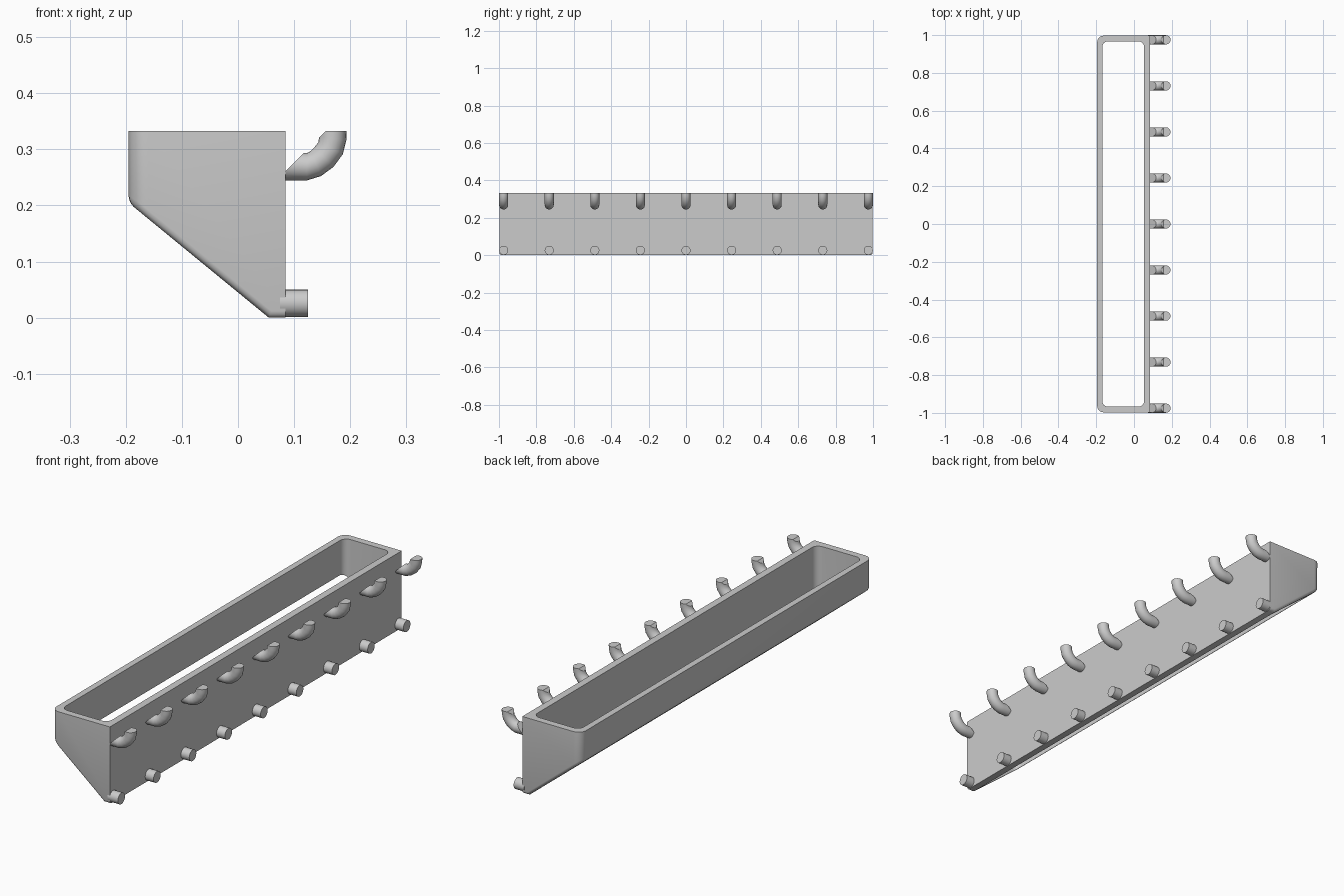
import bpy, bmesh, math
from mathutils import Vector

if "Cube" in bpy.data.objects:
    bpy.data.objects.remove(bpy.data.objects["Cube"])

grey = bpy.data.materials.new("light_grey")
grey.diffuse_color = (0.6, 0.6, 0.6, 1)
grey.use_nodes = True
grey.node_tree.nodes["Principled BSDF"].inputs["Base Color"].default_value = grey.diffuse_color


def finish(name, bm, angle=35):
    bmesh.ops.recalc_face_normals(bm, faces=bm.faces[:])
    me = bpy.data.meshes.new(name)
    bm.to_mesh(me)
    bm.free()
    me.materials.append(grey)
    ob = bpy.data.objects.new(name, me)
    bpy.context.collection.objects.link(ob)
    smooth(ob, angle)
    return ob


def smooth(ob, angle):
    bpy.ops.object.select_all(action='DESELECT')
    ob.select_set(True)
    bpy.context.view_layer.objects.active = ob
    bpy.ops.object.shade_smooth_by_angle(angle=math.radians(angle))


def prism(profile, half):
    """Extrude an x-z profile along y, from -half to half."""
    bm = bmesh.new()
    face = bm.faces.new([bm.verts.new((x, -half, z)) for x, z in profile])
    ext = bmesh.ops.extrude_face_region(bm, geom=[face])
    moved = [v for v in ext["geom"] if isinstance(v, bmesh.types.BMVert)]
    bmesh.ops.translate(bm, verts=moved, vec=(0, 2 * half, 0))
    bmesh.ops.recalc_face_normals(bm, faces=bm.faces[:])
    return bm


def round_edges(bm, test, radius, segments):
    edges = [e for e in bm.edges if test(e)]
    bmesh.ops.bevel(bm, geom=edges, offset=radius, segments=segments,
                    profile=0.5, affect='EDGES', clamp_overlap=True)
    bm.normal_update()


def vertical(e):
    a, b = e.verts
    return (a.co - b.co).xy.length < 1e-5


def lower_rim(e):
    n = [f.normal for f in e.link_faces]
    down = [v.z < -0.1 for v in n]
    return sum(down) == 1 and all(abs(v.z) < 0.1 and v.x < 0.5
                                  for v, d in zip(n, down) if not d)


# Tray body: sloped underside, rounded outer corners
bm = prism([(0.085, 0), (0.085, 0.333), (-0.195, 0.333), (-0.195, 0.205), (0.055, 0)], 0.997)
round_edges(bm, lambda e: vertical(e) and e.verts[0].co.x < 0, 0.035, 6)
round_edges(bm, lower_rim, 0.012, 3)
body = finish("tray_body", bm)

# Opening running straight down through the body
bm = prism([(0.054, -0.1), (0.054, 0.5), (-0.168, 0.5), (-0.168, -0.1)], 0.967)
round_edges(bm, vertical, 0.03, 6)
cutter = finish("opening_cutter", bm)
mod = body.modifiers.new("opening", 'BOOLEAN')
mod.operation, mod.solver, mod.object = 'DIFFERENCE', 'EXACT', cutter
bpy.context.view_layer.objects.active = body
bpy.ops.object.modifier_apply(modifier=mod.name)
bpy.data.objects.remove(cutter)
smooth(body, 35)


def tube(path, radius, y, sides=20):
    """Sweep a circle along a path of (x, z, angle) stations."""
    bm = bmesh.new()
    rings = []
    for x, z, deg in path:
        t = math.radians(deg)
        up = Vector((-math.sin(t), 0, math.cos(t)))
        rings.append([bm.verts.new(Vector((x, y, z)) + radius * (
            math.cos(a) * up + math.sin(a) * Vector((0, 1, 0))))
            for a in (math.tau * i / sides for i in range(sides))])
    for r, s in zip(rings, rings[1:]):
        for i in range(sides):
            j = (i + 1) % sides
            bm.faces.new((r[i], r[j], s[j], s[i]))
    bm.faces.new(rings[0])
    bm.faces.new(rings[-1])
    return bm


def trim(bm, point, normal):
    cut = bmesh.ops.bisect_plane(bm, geom=bm.verts[:] + bm.edges[:] + bm.faces[:],
                                 plane_co=point, plane_no=normal, clear_outer=True)
    rim = [e for e in cut["geom_cut"] if isinstance(e, bmesh.types.BMEdge)]
    if rim:
        bmesh.ops.contextual_create(bm, geom=rim)


# Hooks and pegs along the mounting face
HOOK = [(0.075, 0.269, 0), (0.123, 0.269, 0), (0.139, 0.275, 22),
        (0.153, 0.286, 45), (0.165, 0.302, 65), (0.169, 0.320, 82), (0.170, 0.350, 88)]
PEG = [(0.075, 0.026, 0), (0.125, 0.026, 0)]
for i in range(9):
    y = -0.975 + i * 0.24375
    bm = tube(HOOK, 0.0243, y)
    trim(bm, (0, y, 0.333), (0, 0, 1))
    trim(bm, (0.157, y, 0.333), (-1, 0, 1))
    finish(f"hook_{i + 1}", bm)
    finish(f"peg_{i + 1}", tube(PEG, 0.0243, y))
